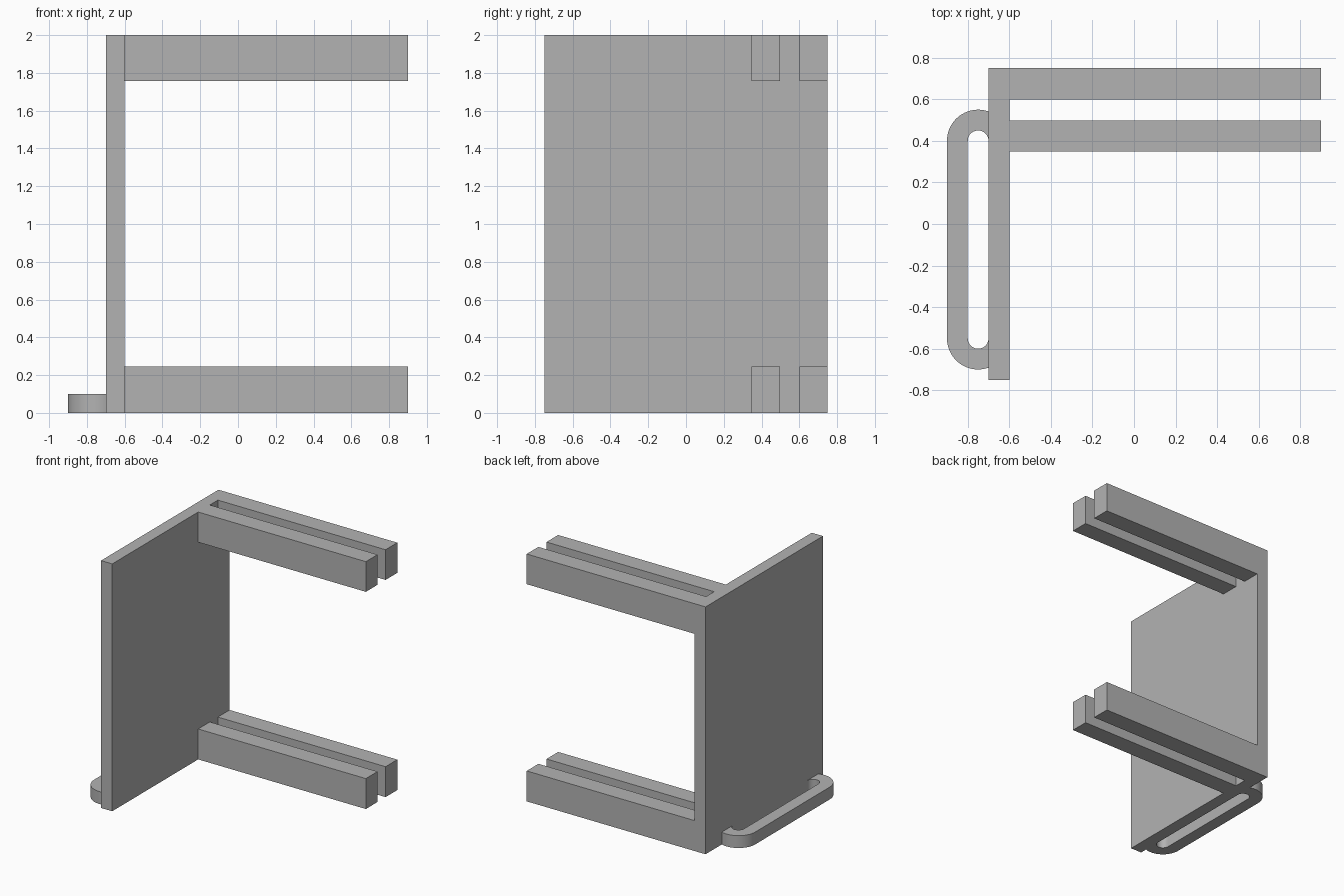
import bpy
import bmesh
from math import acos, cos, sin, pi

cube = bpy.data.objects.get("Cube")
if cube:
    bpy.data.objects.remove(cube, do_unlink=True)

grey = bpy.data.materials.new("plain grey")
grey.use_nodes = True
colour = (0.45, 0.45, 0.45, 1)
grey.diffuse_color = colour
grey.node_tree.nodes["Principled BSDF"].inputs["Base Color"].default_value = colour


def prism(name, outline, z0, z1):
    """Extrude a flat outline upward from z0 to z1."""
    bm = bmesh.new()
    base = bm.faces.new([bm.verts.new((x, y, z0)) for x, y in outline])
    top = bmesh.ops.extrude_face_region(bm, geom=[base])["geom"]
    verts = [g for g in top if isinstance(g, bmesh.types.BMVert)]
    bmesh.ops.translate(bm, verts=verts, vec=(0, 0, z1 - z0))
    bmesh.ops.recalc_face_normals(bm, faces=bm.faces)
    mesh = bpy.data.meshes.new(name)
    bm.to_mesh(mesh)
    bm.free()
    mesh.materials.append(grey)
    obj = bpy.data.objects.new(name, mesh)
    bpy.context.collection.objects.link(obj)
    return obj


def box(name, x0, x1, y0, y1, z0, z1):
    return prism(name, [(x0, y0), (x1, y0), (x1, y1), (x0, y1)], z0, z1)


def arc(cx, cy, r, a0, a1, steps=20):
    angles = [a0 + (a1 - a0) * i / steps for i in range(steps + 1)]
    return [(cx + r * cos(a), cy + r * sin(a)) for a in angles]


# Upright side plate
box("side_plate", -0.7, -0.6, -0.75, 0.75, 0, 2)

# Paired arms at top and bottom, with a slot between each pair
for level, z0, z1 in (("lower", 0, 0.246), ("upper", 1.756, 2)):
    for place, y0, y1 in (("front", 0.348, 0.497), ("back", 0.6, 0.75)):
        box(f"{level}_{place}_arm", -0.6, 0.9, y0, y1, z0, z1)

# Slotted loop handle, its rounded ends meeting the plate
cx, back, front = -0.75, 0.4, -0.55
outer, inner = 0.15, 0.05
meet = acos(inner / outer)
outline = (arc(cx, back, outer, meet, pi) + arc(cx, front, outer, pi, 2 * pi - meet)
           + arc(cx, front, inner, 2 * pi, pi) + arc(cx, back, inner, pi, 0))
handle = prism("loop_handle", outline, 0, 0.1)
bpy.ops.object.select_all(action="DESELECT")
handle.select_set(True)
bpy.context.view_layer.objects.active = handle
bpy.ops.object.shade_smooth_by_angle()
